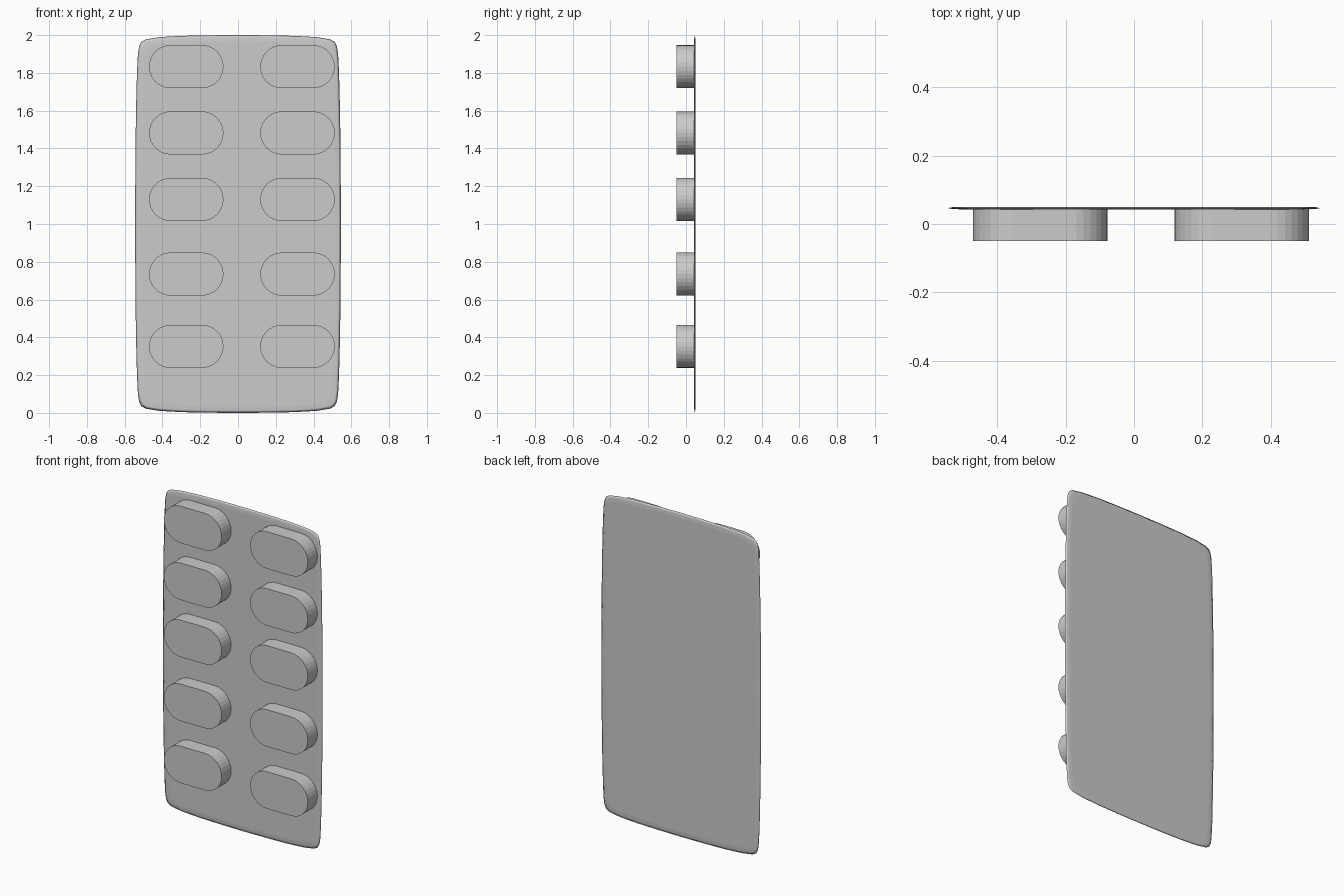
import bpy, bmesh, math

cube = bpy.data.objects.get("Cube")
if cube:
    bpy.data.objects.remove(cube, do_unlink=True)

grey = bpy.data.materials.new("light_grey")
grey.use_nodes = True
colour = (0.6, 0.6, 0.6, 1)
grey.diffuse_color = colour
grey.node_tree.nodes["Principled BSDF"].inputs["Base Color"].default_value = colour


def loft(name, rings):
    """Join (outline, y) rings with side faces and cap both ends."""
    bm = bmesh.new()
    loops = [[bm.verts.new((x, y, z)) for x, z in pts] for pts, y in rings]
    n = len(loops[0])
    for a, b in zip(loops, loops[1:]):
        for i in range(n):
            j = (i + 1) % n
            bm.faces.new((a[i], a[j], b[j], b[i]))
    bm.faces.new(loops[0])
    bm.faces.new(loops[-1][::-1])
    bmesh.ops.recalc_face_normals(bm, faces=bm.faces)
    mesh = bpy.data.meshes.new(name)
    bm.to_mesh(mesh)
    bm.free()
    mesh.materials.append(grey)
    obj = bpy.data.objects.new(name, mesh)
    bpy.context.collection.objects.link(obj)
    return obj


# Backing sheet: bowed card outline, mirrored from one corner, thin at the rim
corner = [(0.545, 0), (0.543, 0.4), (0.54, 0.6), (0.535, 0.8), (0.53, 0.9),
          (0.524, 0.94), (0.513, 0.963), (0.49, 0.977), (0.42, 0.989),
          (0.3, 0.996), (0.15, 0.999), (0, 1)]
half = corner + [(-x, z) for x, z in corner[-2::-1]]
outline = half + [(x, -z) for x, z in half[-2:0:-1]]


def sheet_ring(inset):
    return [(x * (1 - inset / 0.545), 1 + z * (1 - inset)) for x, z in outline]


sheet = loft("backing_sheet", [
    (sheet_ring(0.035), 0.043), (sheet_ring(0.012), 0.044),
    (sheet_ring(0), 0.0465),
    (sheet_ring(0.012), 0.049), (sheet_ring(0.035), 0.05)])
for poly in sheet.data.polygons:
    poly.use_smooth = len(poly.vertices) == 4

# Blister pockets: two columns of flat-topped capsules
RADIUS, HALF_STRAIGHT, STEPS = 0.114, 0.083, 16


def capsule(cx, cz):
    pts = []
    for side in (1, -1):
        for i in range(STEPS + 1):
            a = math.pi * (i / STEPS - 0.5)
            pts.append((cx + side * (HALF_STRAIGHT + RADIUS * math.cos(a)),
                        cz + side * RADIUS * math.sin(a)))
    return pts


for column, cx in (("right", -0.274), ("left", 0.315)):
    for row, cz in enumerate((1.833, 1.482, 1.13, 0.735, 0.352), 1):
        pts = capsule(cx, cz)
        loft(f"pocket_{column}_{row}", [(pts, -0.05), (pts, 0.045)])
